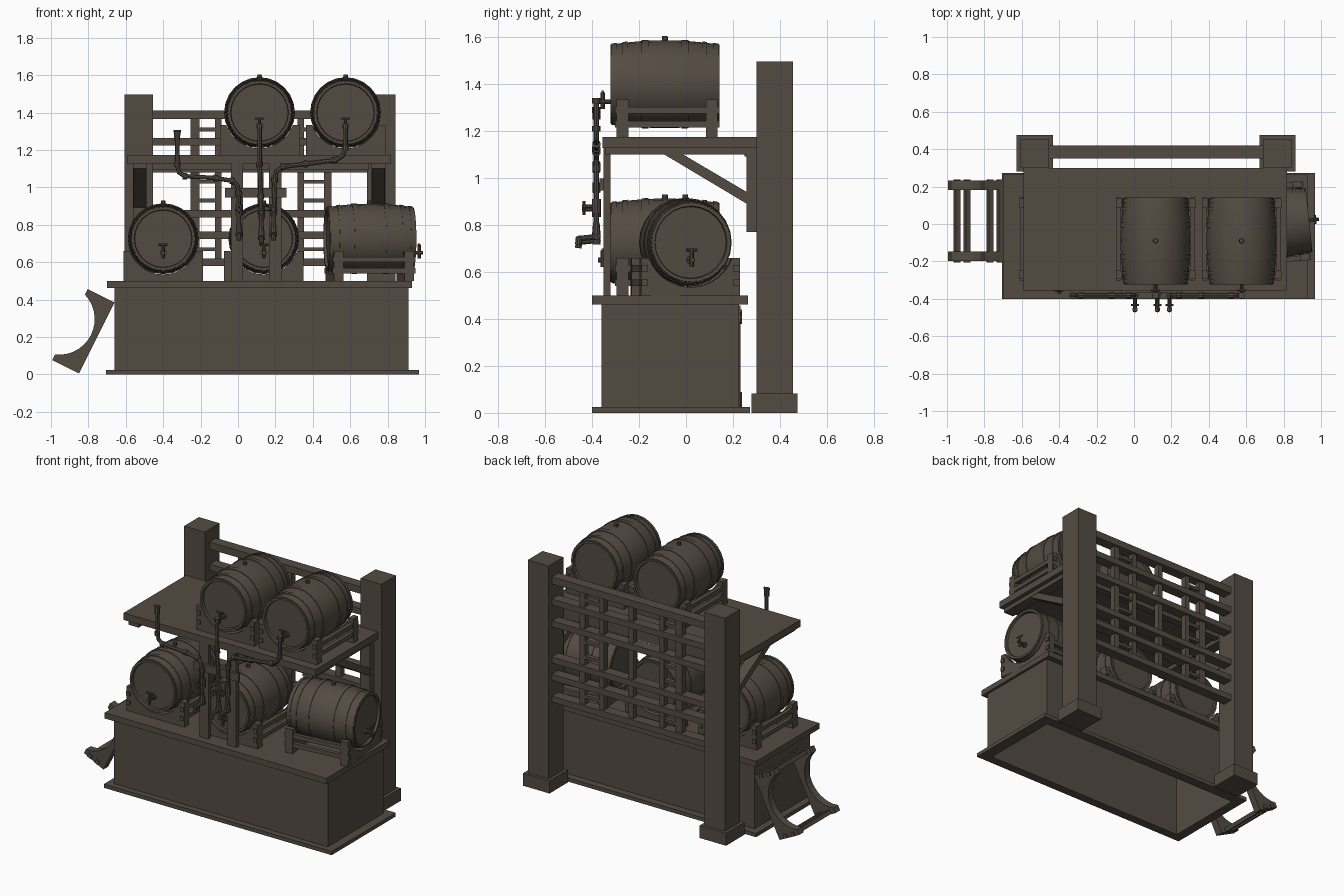
import bpy, bmesh, math
from mathutils import Matrix, Vector

if "Cube" in bpy.data.objects:
    bpy.data.objects.remove(bpy.data.objects["Cube"])

wood = bpy.data.materials.new("dark_brown_wood")
wood.diffuse_color = (0.088, 0.071, 0.054, 1)
wood.use_nodes = True
wood.node_tree.nodes["Principled BSDF"].inputs["Base Color"].default_value = wood.diffuse_color


def finish(name, bm, M=Matrix(), smooth=False):
    bmesh.ops.recalc_face_normals(bm, faces=bm.faces)
    me = bpy.data.meshes.new(name)
    bm.to_mesh(me)
    bm.free()
    me.materials.append(wood)
    ob = bpy.data.objects.new(name, me)
    bpy.context.collection.objects.link(ob)
    ob.matrix_world = M
    if smooth:
        bpy.ops.object.select_all(action='DESELECT')
        ob.select_set(True)
        bpy.context.view_layer.objects.active = ob
        bpy.ops.object.shade_smooth_by_angle(angle=math.radians(30))
    return ob


def add_box(bm, x0, x1, y0, y1, z0, z1):
    M = Matrix.Translation(((x0 + x1) / 2, (y0 + y1) / 2, (z0 + z1) / 2))
    M = M @ Matrix.Diagonal((x1 - x0, y1 - y0, z1 - z0, 1))
    bmesh.ops.create_cube(bm, size=1, matrix=M)


def box(name, *dims):
    bm = bmesh.new()
    add_box(bm, *dims)
    return finish(name, bm)


def add_rod(bm, a, b, r, r2=None, seg=10):
    a, b = Vector(a), Vector(b)
    d = b - a
    M = Matrix.Translation((a + b) / 2) @ d.to_track_quat('Z', 'Y').to_matrix().to_4x4()
    bmesh.ops.create_cone(bm, cap_ends=True, segments=seg, radius1=r,
                          radius2=r if r2 is None else r2, depth=d.length, matrix=M)


def add_profile(bm, pts, axis, lo, hi):
    # flat outline pushed along x (points are y,z) or y (points are x,z)
    def put(p, t):
        return (t, p[0], p[1]) if axis == 'x' else (p[0], t, p[1])
    f = bm.faces.new([bm.verts.new(put(p, lo)) for p in pts])
    ext = bmesh.ops.extrude_face_region(bm, geom=[f])
    vs = [v for v in ext['geom'] if isinstance(v, bmesh.types.BMVert)]
    bmesh.ops.translate(bm, verts=vs, vec=(hi - lo, 0, 0) if axis == 'x' else (0, hi - lo, 0))


def barrel(name, M):
    # turned stave body with raised hoops and recessed heads, axis along y
    def rad(t):
        return 0.187 - 0.019 * (t / 0.2325) ** 2
    half = [(0, rad(0)), (0.035, rad(0.035))]
    for a, b in ((0.07, 0.10), (0.16, 0.18), (0.205, 0.228)):
        half += [(a, rad(a)), (a, rad(a) + .004), (b, rad(b) + .004), (b, rad(b))]
    half += [(0.2325, rad(.2325)), (0.2325, 0.155), (0.217, 0.152)]
    prof = [(-t, r) for t, r in reversed(half[1:])] + half
    n = 24
    bm = bmesh.new()
    rings = [[bm.verts.new((r * math.cos(2 * math.pi * i / n), t, r * math.sin(2 * math.pi * i / n)))
              for i in range(n)] for t, r in prof]
    for p, q in zip(rings, rings[1:]):
        for i in range(n):
            bm.faces.new((p[i], p[(i + 1) % n], q[(i + 1) % n], q[i]))
    bm.faces.new(rings[0])
    bm.faces.new(rings[-1])
    add_rod(bm, (0, 0, 0.18), (0, 0, 0.205), 0.014, 0.012)
    finish(name, bm, M, True)
    # spigot low on the head
    bm = bmesh.new()
    z = -0.075
    add_rod(bm, (0, -0.21, z), (0, -0.285, z), 0.010)
    add_rod(bm, (0, -0.217, z), (0, -0.23, z), 0.018)
    add_rod(bm, (0, -0.265, z - 0.03), (0, -0.265, z + 0.04), 0.009)
    add_rod(bm, (-0.024, -0.265, z + 0.043), (0.024, -0.265, z + 0.043), 0.006)
    finish(name + "_spigot", bm, M, True)


def cradle(name, M):
    # two hollowed end plates joined by two rails each side
    bm = bmesh.new()
    w, h = 0.2125, 0.16
    pts = [(-w, 0), (w, 0), (w, h)]
    for i in range(15):
        a = math.radians(70 - 10 * i)
        pts.append((0.19 * math.sin(a), 0.225 - 0.19 * math.cos(a)))
    pts.append((-w, h))
    for y in (-0.19, 0.19):
        add_profile(bm, pts, 'y', y - 0.025, y + 0.025)
    for x in (-0.197, 0.197):
        for z in (0.055, 0.115):
            add_box(bm, x - 0.013, x + 0.013, -0.222, 0.222, z - 0.014, z + 0.014)
    finish(name, bm, M)


def pipe(name, pts, r=0.012):
    cu = bpy.data.curves.new(name, 'CURVE')
    cu.dimensions = '3D'
    cu.bevel_depth = r
    cu.bevel_resolution = 2
    cu.use_fill_caps = True
    sp = cu.splines.new('POLY')
    sp.points.add(len(pts) - 1)
    for p, c in zip(sp.points, pts):
        p.co = (*c, 1)
    tmp = bpy.data.objects.new(name + "_path", cu)
    bpy.context.collection.objects.link(tmp)
    bpy.context.view_layer.update()
    me = bpy.data.meshes.new_from_object(tmp.evaluated_get(bpy.context.evaluated_depsgraph_get()))
    bpy.data.objects.remove(tmp)
    bm = bmesh.new()
    bm.from_mesh(me)
    for a, b in zip(pts, pts[1:]):      # joint collars on the long runs
        a, b = Vector(a), Vector(b)
        d = b - a
        if d.length > 0.09:
            u = d.normalized() * 0.012
            for c in (a, b):
                add_rod(bm, c - u, c + u, r * 1.5)
    finish(name, bm, Matrix(), True)


# hollow counter with open bottom
box("counter_top", -0.70, 0.93, -0.40, 0.265, 0.462, 0.50)
bm = bmesh.new()
X0, X1, Y0, Y1, T = -0.66, 0.912, -0.36, 0.225, 0.02
add_box(bm, X0, X1, Y0, Y0 + T, 0.01, 0.465)
add_box(bm, X0, X1, Y1 - T, Y1, 0.01, 0.465)
add_box(bm, X0, X0 + T, Y0 + T, Y1 - T, 0.01, 0.465)
add_box(bm, X1 - T, X1, Y0 + T, Y1 - T, 0.01, 0.465)
finish("counter_walls", bm)
bm = bmesh.new()
add_box(bm, -0.705, 0.968, -0.40, Y0 + T, 0, 0.025)
add_box(bm, -0.705, 0.968, Y1 - T, 0.272, 0, 0.025)
add_box(bm, -0.705, X0 + T, Y0 + T, Y1 - T, 0, 0.025)
add_box(bm, X1 - T, 0.968, Y0 + T, Y1 - T, 0, 0.025)
finish("counter_skirting", bm)

# rear posts with plinths
for side, x in (("left", -0.53), ("right", 0.767)):
    box(side + "_post", x - 0.076, x + 0.076, 0.30, 0.455, 0.0, 1.497)
    box(side + "_post_plinth", x - 0.097, x + 0.097, 0.28, 0.475, 0, 0.083)

# rear lattice
bm = bmesh.new()
add_box(bm, -0.46, 0.70, 0.35, 0.42, 1.365, 1.412)
for z in (1.245, 1.10, 0.86, 0.745, 0.60):
    add_box(bm, -0.46, 0.70, 0.35, 0.42, z - 0.02, z + 0.02)
finish("lattice_rails", bm)
bm = bmesh.new()
for x, w in ((-0.23, 0.025), (-0.105, 0.017), (0.12, 0.017), (0.335, 0.017), (0.48, 0.02)):
    add_box(bm, x - w, x + w, 0.365, 0.405, 0.585, 1.37)
for a, b in ((-0.23, -0.105), (0.335, 0.48)):
    for z in (1.31, 1.03, 0.93, 0.67):
        add_box(bm, a, b, 0.37, 0.40, z - 0.01, z + 0.01)
finish("lattice_uprights", bm)

# shelf with brackets and slim front props
box("upper_shelf", -0.592, 0.818, -0.355, 0.30, 1.128, 1.174)
box("shelf_back_beam", -0.46, 0.70, 0.25, 0.298, 1.092, 1.13)
for side, x in (("left", -0.525), ("right", 0.752)):
    bm = bmesh.new()
    add_box(bm, x - 0.037, x + 0.037, -0.345, 0.30, 1.10, 1.13)
    add_box(bm, x - 0.037, x + 0.037, 0.257, 0.302, 0.77, 1.10)
    add_profile(bm, [(-0.10, 1.105), (-0.02, 1.105), (0.26, 0.94), (0.26, 0.89)],
                'x', x - 0.035, x + 0.035)
    finish(side + "_shelf_bracket", bm)
for side, x in (("left", -0.005), ("right", 0.20)):
    box(side + "_front_prop", x - 0.033, x + 0.033, -0.352, -0.322, 0.50, 1.13)
box("pipe_backboard", -0.07, 0.26, -0.368, -0.350, 0.947, 0.998)

# barrels and cradles, front facing
for name, x, z in (("upper_middle", 0.115, 1.174), ("upper_right", 0.575, 1.174),
                   ("lower_left", -0.40, 0.50), ("lower_middle", 0.138, 0.50)):
    barrel(name + "_barrel", Matrix.Translation((x, -0.09, z + 0.226)))
    cradle(name + "_cradle", Matrix.Translation((x, -0.08, z)))

# sideways barrel and cradle
turn = Matrix.Rotation(math.radians(96), 4, 'Z')
barrel("sideways_barrel", Matrix.Translation((0.705, -0.003, 0.726)) @ turn)
cradle("sideways_cradle", Matrix.Translation((0.705, -0.003, 0.50)) @ turn)

# spare cradle leaning on the counter
cradle("leaning_cradle", Matrix.Translation((-0.755, 0.017, 0.195)) @
       Matrix.Rotation(math.radians(-63.4), 4, 'Y'))

# pipes from the upper barrels down to the faucets
Y = -0.382
pipe("left_pipe", [(-0.325, Y, 1.29), (-0.325, Y, 1.12), (-0.315, Y, 1.08), (-0.285, Y, 1.06),
                   (-0.12, Y, 1.05), (-0.03, Y, 1.035), (-0.003, Y, 1.01), (0.003, Y, 0.97),
                   (0.005, Y, 0.75)])
pipe("middle_pipe", [(0.115, Y, 1.33), (0.115, Y, 1.12), (0.122, Y, 0.95), (0.125, Y, 0.73)])
pipe("right_pipe", [(0.575, Y, 1.33), (0.575, Y, 1.21), (0.56, Y, 1.17), (0.52, Y, 1.145),
                    (0.36, Y, 1.125), (0.24, Y, 1.11), (0.205, Y, 1.085), (0.195, Y, 1.04),
                    (0.19, Y, 0.75)])
bm = bmesh.new()
add_rod(bm, (-0.325, Y, 1.25), (-0.325, Y, 1.295), 0.017)
add_rod(bm, (-0.345, Y, 1.30), (-0.305, Y, 1.30), 0.007)
finish("left_pipe_cap", bm, Matrix(), True)

for side, x, z in (("left", 0.005, 0.75), ("middle", 0.125, 0.735), ("right", 0.19, 0.75)):
    bm = bmesh.new()
    add_rod(bm, (x, Y, z + 0.10), (x, Y, z + 0.16), 0.019)
    add_rod(bm, (x, Y, z + 0.13), (x, Y - 0.06, z + 0.13), 0.008)
    add_rod(bm, (x, Y - 0.052, z + 0.108), (x, Y - 0.052, z + 0.152), 0.006)
    add_rod(bm, (x - 0.022, Y - 0.052, z + 0.13), (x + 0.022, Y - 0.052, z + 0.13), 0.006)
    add_rod(bm, (x, Y, z), (x, Y, z + 0.06), 0.019, 0.014)
    add_rod(bm, (x, Y + 0.005, z), (x, Y - 0.08, z - 0.008), 0.012)
    add_rod(bm, (x, Y - 0.073, z), (x, Y - 0.077, z - 0.033), 0.014)
    finish(side + "_faucet", bm, Matrix(), True)
